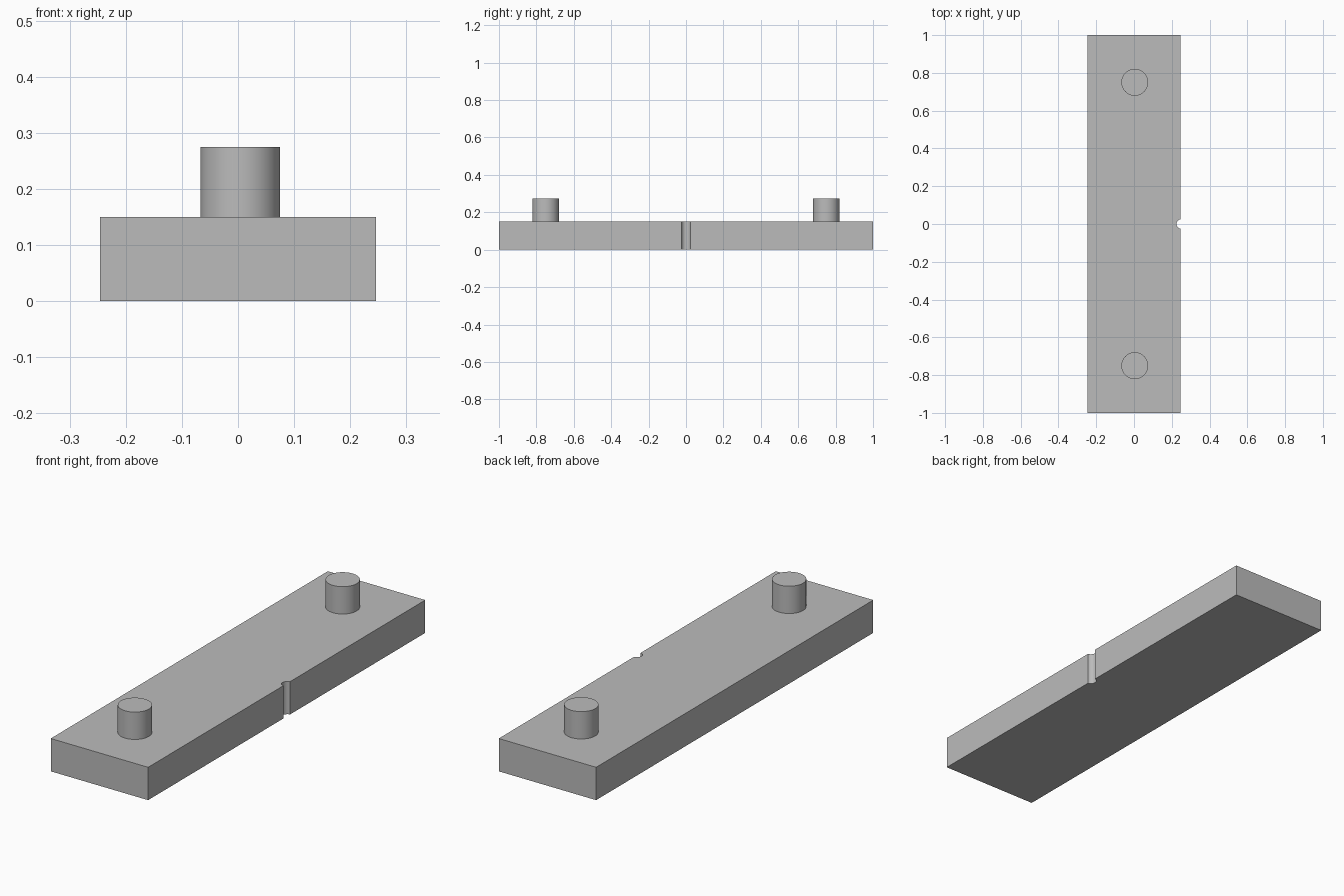
import bpy, bmesh, math

cube = bpy.data.objects.get("Cube")
if cube:
    bpy.data.objects.remove(cube, do_unlink=True)

# Single grey material
GREY = (0.5, 0.5, 0.5, 1.0)
mat = bpy.data.materials.new("plain_grey")
mat.use_nodes = True
mat.diffuse_color = GREY
mat.node_tree.nodes["Principled BSDF"].inputs["Base Color"].default_value = GREY

HALF_W, HALF_L, THICK = 0.246, 1.0, 0.15
PEG_R, PEG_H, PEG_X, PEG_Y = 0.071, 0.125, 0.004, 0.75
NOTCH_R, NOTCH_X = 0.025, 0.25


def extruded(name, outline, z, height):
    """Solid made by raising a closed outline straight up."""
    bm = bmesh.new()
    base = bm.faces.new([bm.verts.new((x, y, z)) for x, y in outline])
    top = bmesh.ops.extrude_face_region(bm, geom=[base], use_keep_orig=True)["geom"]
    verts = [v for v in top if isinstance(v, bmesh.types.BMVert)]
    bmesh.ops.translate(bm, verts=verts, vec=(0, 0, height))
    bmesh.ops.recalc_face_normals(bm, faces=bm.faces[:])
    mesh = bpy.data.meshes.new(name)
    bm.to_mesh(mesh)
    bm.free()
    mesh.materials.append(mat)
    obj = bpy.data.objects.new(name, mesh)
    bpy.context.collection.objects.link(obj)
    bpy.ops.object.select_all(action="DESELECT")
    obj.select_set(True)
    bpy.context.view_layer.objects.active = obj
    bpy.ops.object.shade_smooth_by_angle(angle=math.radians(30))
    return obj


def arc(cx, cy, r, start, end, steps):
    """Points along an arc, angles in radians."""
    angles = [start + (end - start) * i / steps for i in range(steps + 1)]
    return [(cx + r * math.cos(a), cy + r * math.sin(a)) for a in angles]


# Flat bar with a round notch halfway along its left edge
lip = math.acos((HALF_W - NOTCH_X) / NOTCH_R)
notch = arc(NOTCH_X, 0, NOTCH_R, 2 * math.pi - lip, lip, 16)
outline = [(-HALF_W, -HALF_L), (HALF_W, -HALF_L), *notch,
           (HALF_W, HALF_L), (-HALF_W, HALF_L)]
extruded("base_bar", outline, 0, THICK)

# Round pegs near each end
for name, side in (("front_peg", -1), ("back_peg", 1)):
    circle = arc(PEG_X, side * PEG_Y, PEG_R, 0, 2 * math.pi, 48)[:-1]
    extruded(name, circle, THICK, PEG_H)
